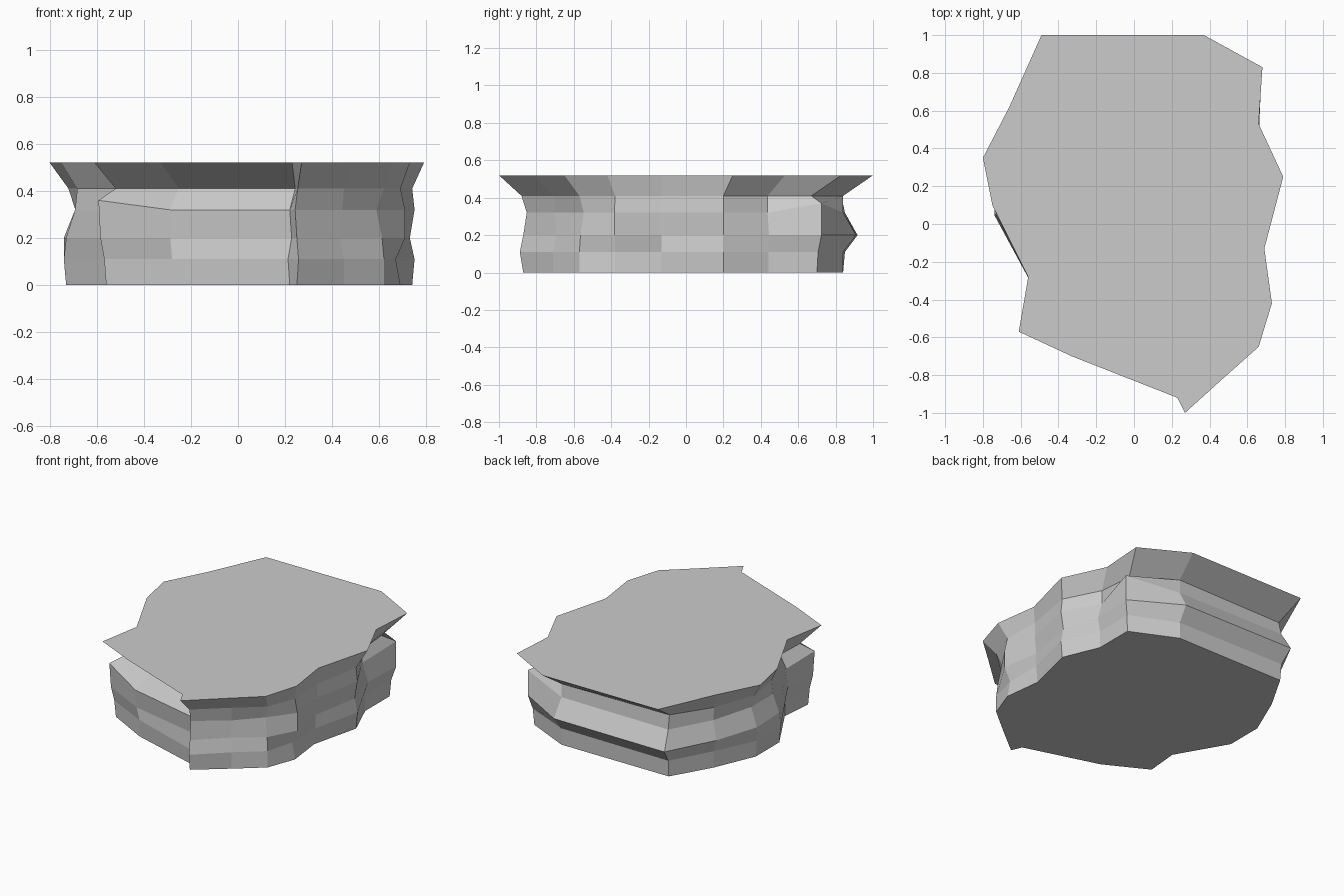
import bpy
import bmesh
from mathutils import Vector

cube = bpy.data.objects.get("Cube")
if cube:
    bpy.data.objects.remove(cube, do_unlink=True)


def make_material(name, color):
    mat = bpy.data.materials.new(name)
    mat.use_nodes = True
    mat.diffuse_color = color
    mat.node_tree.nodes["Principled BSDF"].inputs["Base Color"].default_value = color
    return mat


# Outlines run counter-clockwise from the front tip
top_outline = [(.27, -1), (.48, -.81), (.66, -.65), (.73, -.42), (.69, -.13),
               (.79, .25), (.66, .53), (.68, .83), (.37, 1), (-.49, 1),
               (-.66, .62), (-.8, .35), (-.75, .1), (-.56, -.28),
               (-.61, -.57), (-.33, -.7), (.23, -.92)]
base_outline = [(.25, -.87), (.45, -.71), (.62, -.57), (.69, -.38), (.66, -.13),
                (.74, .2), (.64, .44), (.64, .7), (.34, .84), (-.46, .84),
                (-.61, .58), (-.73, .3), (-.73, .05), (-.54, -.28),
                (-.56, -.5), (-.28, -.65), (.22, -.8)]

# Chipped strata: height, then outward push of each corner in hundredths
strata = [
    (.11, [2, 0, 0, -2, 1, 1, 0, 1, 0, 1, 0, 1, 1, 0, 1, 0, 2]),
    (.20, [0, -2, -1, 2, 1, -1, 2, 4, 7, 8, 4, 1, 0, 2, 3, 2, -2]),
    (.32, [-2, -1, -4, 2, 2, 1, -2, 4, 0, 1, 0, -4, -4, 1, 4, 3, 0]),
    (.41, [1, 0, 0, 0, 2, 0, -2, -5, 0, -1, 1, -1, -5, -3, -5, -8, -6]),
]
raised_corners = {7: .05, 14: .04}
slab_height = .52


def outward(outline, i):
    """Horizontal outward direction at an outline corner."""
    before = Vector(outline[i - 1])
    after = Vector(outline[(i + 1) % len(outline)])
    along = after - before
    return Vector((along.y, -along.x)).normalized()


def build_slab(name, material):
    bm = bmesh.new()
    rings = [[bm.verts.new((x, y, 0)) for x, y in base_outline]]
    for height, pushes in strata:
        ring = []
        for i, push in enumerate(pushes):
            spot = Vector(base_outline[i]) + outward(base_outline, i) * push / 100
            lift = raised_corners.get(i, 0) if height == .32 else 0
            ring.append(bm.verts.new((spot.x, spot.y, height + lift)))
        rings.append(ring)
    rings.append([bm.verts.new((x, y, slab_height)) for x, y in top_outline])

    # Rough faceted sides between neighbouring strata
    count = len(base_outline)
    for low, high in zip(rings, rings[1:]):
        for i in range(count):
            j = (i + 1) % count
            bm.faces.new((low[i], low[j], high[j], high[i]))

    # Flat underside and flat standing surface
    bm.faces.new(reversed(rings[0]))
    bm.faces.new(rings[-1])

    mesh = bpy.data.meshes.new(name)
    bm.to_mesh(mesh)
    bm.free()
    mesh.materials.append(material)
    slab = bpy.data.objects.new(name, mesh)
    bpy.context.collection.objects.link(slab)
    return slab


stone = make_material("stone_grey", (.6, .6, .6, 1))
build_slab("rock_slab", stone)
